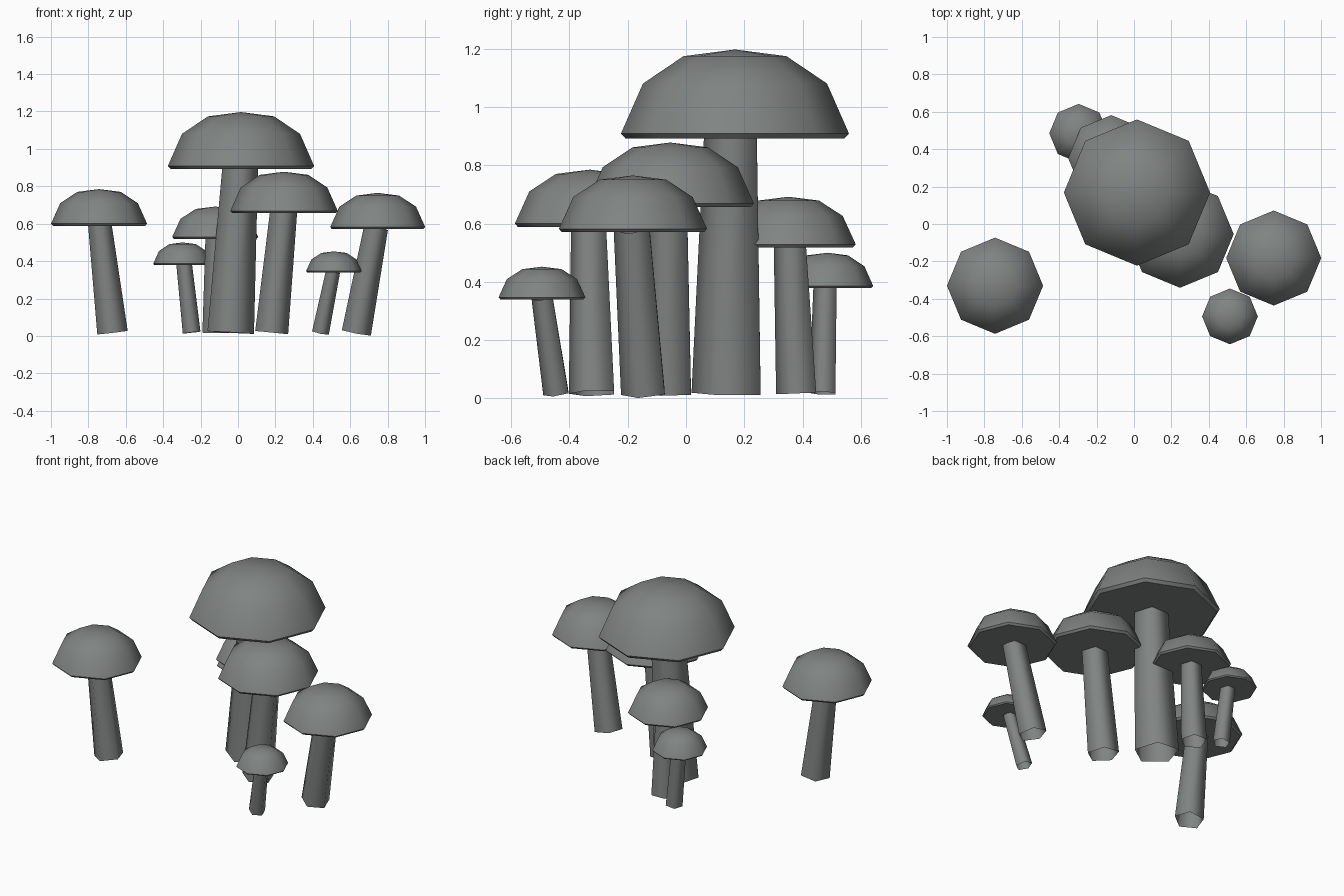
import bpy, math
from mathutils import Vector, Matrix

if "Cube" in bpy.data.objects:
    bpy.data.objects.remove(bpy.data.objects["Cube"])

GREY = bpy.data.materials.new("mushroom grey")
GREY.diffuse_color = (0.215, 0.23, 0.225, 1.0)
GREY.use_nodes = True
GREY.node_tree.nodes["Principled BSDF"].inputs["Base Color"].default_value = GREY.diffuse_color


def lathe(name, profile, sides, matrix, close_bottom=False):
    """Stack of rings (radius, height), bottom to top, first corner at -y.
    Radius 0 makes a pole. Sides are smooth, the end face is flat."""
    verts, faces, rings = [], [], []
    for r, z in profile:
        count = 1 if r == 0 else sides
        rings.append(range(len(verts), len(verts) + count))
        for i in range(count):
            a = -math.pi / 2 + i * math.tau / sides
            verts.append(matrix @ Vector((r * math.cos(a), r * math.sin(a), z)))
    for lo, hi in zip(rings, rings[1:]):
        for i in range(sides):
            j = (i + 1) % sides
            if len(hi) == 1:
                faces.append((lo[i], lo[j], hi[0]))
            else:
                faces.append((lo[i], lo[j], hi[j], hi[i]))
    smooth_count = len(faces)
    if close_bottom:
        faces.append(tuple(reversed(rings[0])))
    me = bpy.data.meshes.new(name)
    me.from_pydata(verts, [], faces)
    me.materials.append(GREY)
    for p in me.polygons:
        p.use_smooth = p.index < smooth_count
    me.update()
    ob = bpy.data.objects.new(name, me)
    bpy.context.collection.objects.link(ob)
    return ob


def mushroom(label, base, top, stem_r, cap_xy, cap_r, rim_z, peak_z):
    # leaning five-sided stem, open at both ends
    b = Vector((*base, 0.018))
    t = Vector((*top, rim_z - 0.01 * cap_r))
    axis = t - b
    rot = Vector((0, 0, 1)).rotation_difference(axis).to_matrix().to_4x4()
    lathe(label + "_stem", [(stem_r[0], 0), (stem_r[1], axis.length)], 5,
          Matrix.Translation(b) @ rot)
    # eight-sided domed cap
    h = peak_z - rim_z
    place = Matrix.Translation((*cap_xy, rim_z))
    lathe(label + "_cap",
          [(cap_r, 0), (cap_r * 0.807, h * 0.595), (cap_r * 0.452, h * 0.92), (0, h)],
          8, place)
    # flat underside with a narrow bevelled rim
    lathe(label + "_underside", [(cap_r * 0.96, -0.045 * cap_r), (cap_r, 0)],
          8, place, close_bottom=True)


# label, stem base, stem top, stem radii, cap centre, cap radius, rim height, peak height
mushroom("tall", (-0.039, 0.15), (0.012, 0.162), (0.131, 0.10), (0.016, 0.168), 0.391, 0.909, 1.197)
mushroom("left", (-0.671, -0.316), (-0.739, -0.328), (0.086, 0.066), (-0.743, -0.33), 0.257, 0.6, 0.785)
mushroom("middle", (0.18, -0.058), (0.244, -0.058), (0.093, 0.076), (0.246, -0.054), 0.287, 0.669, 0.878)
mushroom("right", (0.633, -0.14), (0.738, -0.18), (0.083, 0.068), (0.747, -0.182), 0.254, 0.582, 0.765)
mushroom("small_front", (0.441, -0.442), (0.508, -0.49), (0.048, 0.040), (0.513, -0.494), 0.149, 0.347, 0.452)
mushroom("back", (-0.118, 0.385), (-0.116, 0.362), (0.076, 0.061), (-0.122, 0.352), 0.23, 0.529, 0.692)
mushroom("small_back", (-0.248, 0.472), (-0.288, 0.481), (0.050, 0.044), (-0.296, 0.485), 0.157, 0.386, 0.50)
